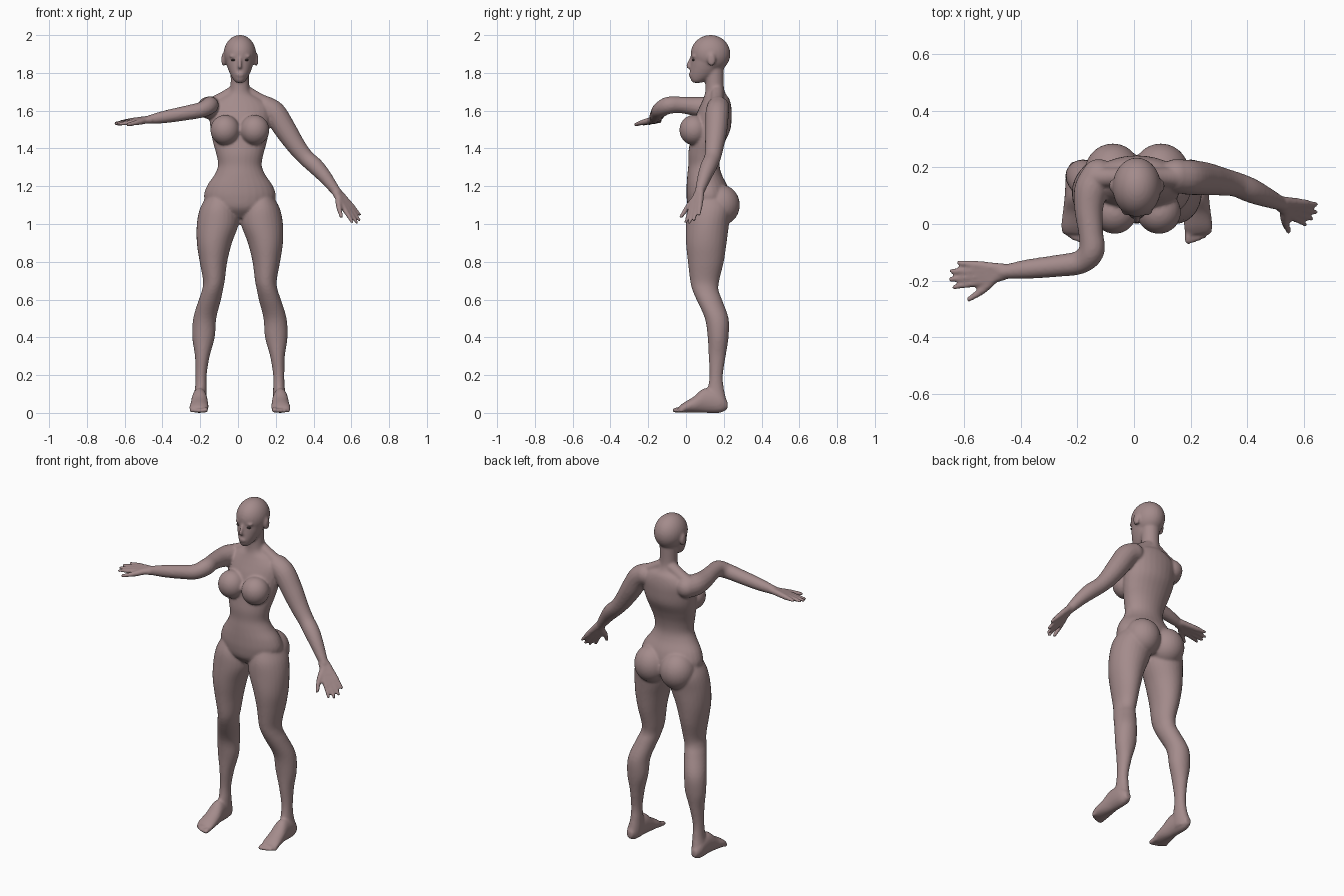
import bpy, bmesh, math
from mathutils import Vector, Matrix, Quaternion

cube = bpy.data.objects.get("Cube")
if cube:
    bpy.data.objects.remove(cube)

CX = 0.01          # symmetry line of the body
SIDES = (1, -1)    # left, right
body = bmesh.new()


def material(name, color):
    mat = bpy.data.materials.new(name)
    mat.use_nodes = True
    mat.diffuse_color = (*color, 1)
    node = next(n for n in mat.node_tree.nodes if n.type == 'BSDF_PRINCIPLED')
    node.inputs["Base Color"].default_value = (*color, 1)
    node.inputs["Roughness"].default_value = 0.7
    return mat


skin = material("skin", (0.37, 0.26, 0.26))
cloth = material("dark cloth", (0.115, 0.09, 0.095))
eye_dark = material("eye dark", (0.07, 0.05, 0.05))


def refine(rows, steps=5):
    """Catmull-Rom interpolation of whole rows of values."""
    rows = [rows[0], *rows, rows[-1]]
    out = []
    for a, b, c, d in zip(rows, rows[1:], rows[2:], rows[3:]):
        for i in range(steps):
            t = i / steps
            out.append([0.5 * (2 * q + (r - p) * t + (2 * p - 5 * q + 4 * r - s) * t * t
                               + (3 * q - p - 3 * r + s) * t ** 3)
                        for p, q, r, s in zip(a, b, c, d)])
    out.append(list(rows[-1]))
    return out


def skin_rings(rings):
    rings = [[body.verts.new(p) for p in ring] for ring in rings]
    n = len(rings[0])
    for a, b in zip(rings, rings[1:]):
        for i in range(n):
            j = (i + 1) % n
            body.faces.new((a[i], a[j], b[j], b[i]))
    body.faces.new(rings[0][::-1])
    body.faces.new(rings[-1])


def circle(n):
    return [(math.cos(2 * math.pi * i / n), math.sin(2 * math.pi * i / n)) for i in range(n)]


def loft(rows, side=1, along_y=False):
    """Rows: position on the axis, x range, then range on the remaining axis."""
    rings = []
    for t, x0, x1, b0, b1 in refine(rows):
        ring = []
        for c, s in circle(28):
            x = CX + side * ((x0 + x1) / 2 + c * (x1 - x0) / 2)
            b = (b0 + b1) / 2 + s * (b1 - b0) / 2
            ring.append((x, t, b) if along_y else (x, b, t))
        rings.append(ring)
    skin_rings(rings)


def ball(bm, center, radii):
    bmesh.ops.create_uvsphere(bm, u_segments=28, v_segments=18, radius=1,
                              matrix=Matrix.Translation(center) @ Matrix.Diagonal((*radii, 1)))


def tube(rows):
    """Round limb through rows of x, y, z, radius, with ball ends."""
    fine = refine(rows)
    pts = [Vector(r[:3]) for r in fine]
    turn, last, rings = Quaternion(), Vector((0, 0, 1)), []
    for i, p in enumerate(pts):
        tangent = (pts[min(i + 1, len(pts) - 1)] - pts[max(i - 1, 0)]).normalized()
        turn = last.rotation_difference(tangent) @ turn
        last = tangent
        rings.append([p + turn @ Vector((c, s, 0)) * fine[i][3] for c, s in circle(16)])
    skin_rings(rings)
    for row in (rows[0], rows[-1]):
        ball(body, row[:3], (row[3],) * 3)


def hand(wrist, forward, thumbward, length):
    w, f, s = Vector(wrist), Vector(forward).normalized(), Vector(thumbward).normalized()
    for i, reach in enumerate((0.94, 1, 0.96, 0.82)):
        k = 1.5 - i
        base, knuckle = w + s * k * 0.008, w + f * length * 0.5 + s * k * 0.021
        tip = w + f * length * reach + s * k * 0.029
        tube([(*base, 0.019), (*knuckle, 0.015), (*knuckle.lerp(tip, 0.5), 0.0115), (*tip, 0.009)])
    root, mid = w + f * length * 0.12 + s * 0.01, w + f * length * 0.38 + s * 0.056
    tube([(*root, 0.019), (*mid, 0.015), (*(w + f * length * 0.68 + s * 0.09), 0.01)])


# Torso and neck: height, half width, front, back
torso = [(1.03, .06, .06, .2), (1.08, .16, .015, .23), (1.14, .19, .003, .235),
         (1.2, .175, .003, .22), (1.26, .135, .007, .19), (1.31, .116, .012, .178),
         (1.37, .125, .012, .185), (1.43, .142, .02, .205), (1.5, .155, .03, .235),
         (1.57, .162, .05, .242), (1.62, .16, .072, .24), (1.66, .12, .09, .23),
         (1.69, .065, .1, .21), (1.73, .05, .103, .2), (1.82, .05, .1, .2)]
loft([(z, -w, w, y0, y1) for z, w, y0, y1 in torso])

# Face and jaw, skull, nose, lips
face = [(1.747, .018, .038, .08), (1.76, .032, .026, .11), (1.79, .05, .02, .16),
        (1.83, .066, .023, .19), (1.87, .074, .027, .2), (1.92, .07, .032, .2)]
loft([(z, -w, w, y0, y1) for z, w, y0, y1 in face])
ball(body, (CX, .13, 1.9), (.086, .105, .1))
tube([(CX, .028, 1.88, .007), (CX, .012, 1.842, .01), (CX, .012, 1.832, .011)])
ball(body, (CX, .025, 1.79), (.022, .011, .011))

leg = [(1.14, .04, .18, .03, .22), (1.08, .01, .212, .007, .24), (1.0, .006, .228, 0, .228),
       (.9, .042, .228, 0, .215), (.8, .067, .213, .01, .2), (.7, .08, .195, .022, .176),
       (.65, .09, .2, .034, .172), (.6, .1, .217, .055, .19), (.5, .125, .247, .1, .225),
       (.4, .133, .252, .115, .225), (.3, .16, .238, .12, .21), (.2, .176, .235, .125, .195),
       (.13, .176, .238, .115, .2), (.06, .175, .25, .1, .215), (.02, .18, .245, .11, .215)]
foot = [(.22, .197, .232, .02, .06), (.18, .18, .25, 0, .11), (.1, .173, .255, 0, .13),
        (.04, .167, .262, 0, .085), (-.01, .166, .268, 0, .055), (-.035, .172, .26, .002, .035)]
for side in SIDES:
    def at(x, y, z):
        return (CX + side * x, y, z)

    # Leg, foot and toes
    loft(leg, side)
    loft(foot, side, along_y=True)
    for i in range(5):
        x, r = .183 + .018 * i, .014 if i == 0 else .011
        tube([(*at(x, -.01, .02), r), (*at(x, -.058 + .002 * i * i, r), r)])
    # Buttock, breast, collar muscle, ear and brow
    ball(body, at(.085, .183, 1.1), (.1, .102, .108))
    ball(body, at(.078, .042, 1.497), (.078, .077, .08))
    tube([(*at(.03, .165, 1.7), .035), (*at(.09, .165, 1.665), .034), (*at(.15, .165, 1.63), .04)])
    ball(body, at(.087, .135, 1.87), (.011, .022, .036))
    ball(body, at(.033, .041, 1.887), (.024, .012, .008))

# Left arm hanging outward, right arm reaching forward and bent aside
tube([(.15, .17, 1.615, .06), (.195, .165, 1.585, .062), (.25, .16, 1.5, .059),
      (.31, .15, 1.41, .05), (.36, .14, 1.35, .044), (.41, .12, 1.305, .044),
      (.46, .098, 1.25, .037), (.525, .07, 1.165, .024)])
hand((.525, .07, 1.165), (.58, -.21, -.79), (-.61, -.75, -.24), .195)
tube([(-.125, .17, 1.61, .06), (-.152, .12, 1.615, .06), (-.16, .05, 1.622, .051),
      (-.153, -.03, 1.63, .044), (-.15, -.095, 1.627, .046), (-.19, -.135, 1.605, .042),
      (-.27, -.148, 1.588, .039), (-.38, -.16, 1.568, .034), (-.465, -.17, 1.553, .024)])
hand((-.465, -.17, 1.553), (-.99, -.06, -.11), (.08, -.97, -.14), .187)

# Fuse all parts into one continuous skin
bmesh.ops.recalc_face_normals(body, faces=body.faces[:])
mesh = bpy.data.meshes.new("body")
body.to_mesh(mesh)
body.free()
figure = bpy.data.objects.new("body", mesh)
bpy.context.collection.objects.link(figure)
remesh = figure.modifiers.new("fuse", 'REMESH')
remesh.mode = 'VOXEL'
remesh.voxel_size = 0.007
relax = figure.modifiers.new("relax", 'SMOOTH')
relax.factor = 0.5
relax.iterations = 5
fused = bpy.data.meshes.new_from_object(figure.evaluated_get(bpy.context.evaluated_depsgraph_get()))
figure.modifiers.clear()
figure.data = fused
fused.name = "body"


def clothing(p):
    """Positive inside the top or the briefs, negative on bare skin."""
    x, y, z = abs(p.x - CX), p.y, p.z
    neckline = 1.53 + 1.45 * x + 4 * max(0, y - .12)
    upper = min(neckline, 1.668, 1.57 + 4 * max(0, .15 - y))
    top = min(z - 1.415, upper - z, .135 + .22 * (1.67 - z) - x, y + .06 - .8 * (z - 1.5))
    back = min(1, max(0, (y - .07) / .1))
    waist = (1.16 + .35 * x) * (1 - back) + (1.2 + .1 * x) * back
    low_front, low_back = 1.025 + .9 * x, 1.0 + 1.5 * max(0, x - .115)
    low = low_front * (1 - back) + low_back * back
    return max(top, min(waist - z, z - low, .3 - x))


# Cut the clothing outline into the skin, then colour each face
bm = bmesh.new()
bm.from_mesh(fused)
floor = min(v.co.z for v in bm.verts)
bmesh.ops.translate(bm, verts=bm.verts[:], vec=(0, 0, -floor))
field = {v: clothing(v.co) for v in bm.verts}
outline = []
for edge in bm.edges[:]:
    a, b = edge.verts
    if field[a] * field[b] < 0:
        t = field[a] / (field[a] - field[b])
        outline.append(bmesh.utils.edge_split(edge, a, min(.95, max(.05, t)))[1])
bmesh.ops.connect_verts(bm, verts=outline)
for f in bm.faces:
    f.smooth = True
    f.material_index = int(clothing(f.calc_center_median()) > 0)
bm.to_mesh(fused)
bm.free()
fused.materials.clear()
fused.materials.append(skin)
fused.materials.append(cloth)

# Eyes
for side, name in zip(SIDES, ("left_eye", "right_eye")):
    bm = bmesh.new()
    ball(bm, (CX + side * .033, .041, 1.868), (.014, .01, .006))
    for f in bm.faces:
        f.smooth = True
    eye = bpy.data.meshes.new(name)
    bm.to_mesh(eye)
    bm.free()
    eye.materials.append(eye_dark)
    bpy.context.collection.objects.link(bpy.data.objects.new(name, eye))
